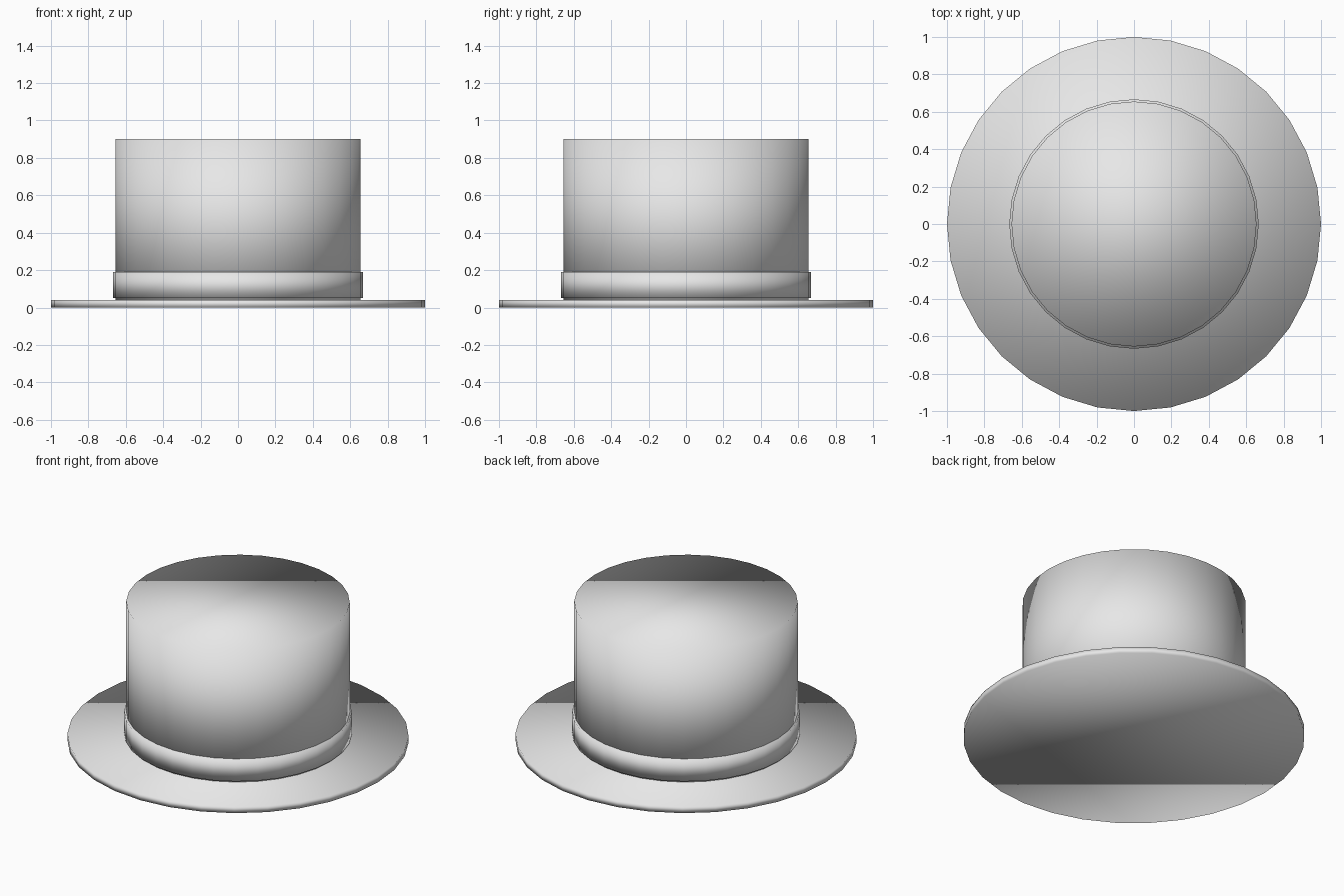
import bpy

# Remove the default object
cube = bpy.data.objects.get("Cube")
if cube:
    bpy.data.objects.remove(cube, do_unlink=True)

# Single felt colour
felt = bpy.data.materials.new("grey_felt")
felt.use_nodes = True
colour = (0.8, 0.8, 0.8, 1)
felt.diffuse_color = colour
felt.node_tree.nodes["Principled BSDF"].inputs["Base Color"].default_value = colour


def disc(name, radius, bottom, top):
    """Smooth-shaded capped cylinder spanning bottom to top."""
    bpy.ops.mesh.primitive_cylinder_add(
        vertices=32, radius=radius, depth=top - bottom,
        location=(0, 0, (bottom + top) / 2))
    part = bpy.context.object
    part.name = part.data.name = name
    part.data.materials.append(felt)
    # Fully smooth, so the shading rolls softly over the rims
    bpy.ops.object.shade_smooth()
    return part


# Wide flat brim, tall crown and the band around its foot
disc("brim", 1.0, 0.0, 0.04)
disc("crown", 0.655, 0.02, 0.9)
disc("hat_band", 0.667, 0.05, 0.19)
